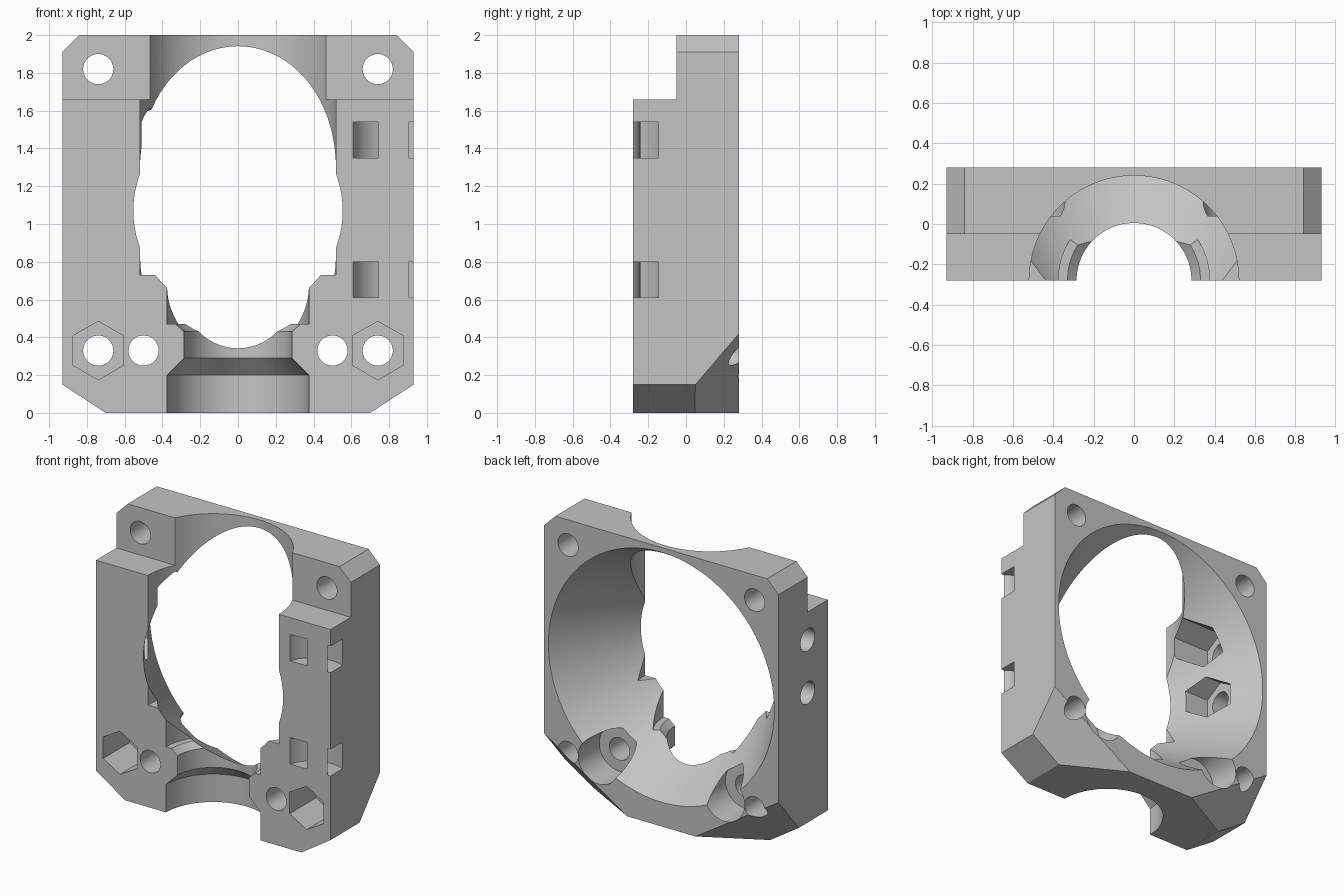
import bpy
import bmesh
from math import pi, cos, sin
from mathutils import Matrix, Vector

if "Cube" in bpy.data.objects:
    bpy.data.objects.remove(bpy.data.objects["Cube"], do_unlink=True)

grey = bpy.data.materials.new("plain_grey")
grey.use_nodes = True
colour = (0.55, 0.55, 0.55, 1)
grey.diffuse_color = colour
grey.node_tree.nodes["Principled BSDF"].inputs["Base Color"].default_value = colour

HALF_W, HALF_D = 0.93, 0.28
AXES = {
    "X": Matrix.Rotation(pi / 2, 4, "Y") @ Matrix.Rotation(pi / 2, 4, "Z"),
    "Y": Matrix.Rotation(-pi / 2, 4, "X"),
    "Z": Matrix.Identity(4),
}


def make_object(name, bm):
    bmesh.ops.recalc_face_normals(bm, faces=bm.faces)
    mesh = bpy.data.meshes.new(name)
    bm.to_mesh(mesh)
    bm.free()
    mesh.materials.append(grey)
    obj = bpy.data.objects.new(name, mesh)
    bpy.context.collection.objects.link(obj)
    return obj


def lathe(name, profile, origin, axis="Y", sides=40, ring=False):
    """Revolve (radius, height) points about an axis; ring closes the profile."""
    bm = bmesh.new()
    place = Matrix.Translation(origin) @ AXES[axis]
    angles = [pi / 2 + 2 * pi * k / sides for k in range(sides)]
    loops = [[bm.verts.new(place @ Vector((r * cos(a), r * sin(a), h))) for a in angles]
             for r, h in profile]
    pairs = list(zip(loops, loops[1:]))
    if ring:
        pairs.append((loops[-1], loops[0]))
    else:
        bm.faces.new(loops[0])
        bm.faces.new(loops[-1])
    for low, high in pairs:
        for k in range(sides):
            n = (k + 1) % sides
            bm.faces.new((low[k], low[n], high[n], high[k]))
    return make_object(name, bm)


def rod(name, radius, start, end, origin, axis="Y", sides=40):
    return lathe(name, [(radius, start), (radius, end)], origin, axis, sides)


# Block with chamfered corners
bm = bmesh.new()
outline = [(0.70, 0), (HALF_W, 0.15), (HALF_W, 1.91), (0.84, 2)]
outline += [(-x, z) for x, z in reversed(outline)]
front = bm.faces.new([bm.verts.new((x, -HALF_D, z)) for x, z in outline])
grown = bmesh.ops.extrude_face_region(bm, geom=[front])["geom"]
bmesh.ops.translate(bm, vec=(0, 2 * HALF_D, 0),
                    verts=[g for g in grown if isinstance(g, bmesh.types.BMVert)])

# Slanted relief on both lower rear corners
for side in (-1, 1):
    cut = bmesh.ops.bisect_plane(
        bm, geom=bm.verts[:] + bm.edges[:] + bm.faces[:], clear_outer=True,
        plane_co=(side * 0.27, HALF_D, 0), plane_no=(side * 0.0966, 0.178, -0.152))
    rim = [g for g in cut["geom_cut"] if isinstance(g, bmesh.types.BMEdge)]
    bmesh.ops.holes_fill(bm, edges=rim)
body = make_object("mount_body", bm)

cutters = []

# Raised step across the upper front
bm = bmesh.new()
bmesh.ops.create_cube(bm, size=1, matrix=Matrix.Translation((0, -0.55, 2.16))
                      @ Matrix.Diagonal((3, 1, 1, 1)))
cutters.append(make_object("step_cutter", bm))

# Tapered bore and stepped vertical channel
cutters.append(lathe("bore_cutter", [(0.481, -0.4), (0.969, 0.4)], (0, 0, 1.07), sides=128))
channel = [(0.375, -0.1), (0.375, 0.2), (0.285, 0.29), (0.285, 0.43), (0.33, 0.47),
           (0.375, 0.47), (0.375, 0.73), (0.52, 0.73), (0.52, 2.1)]
cutters.append(lathe("channel_cutter", channel, (0, -HALF_D, 0), "Z", 96))

# Bolt holes, nut pockets and counterbores on both sides
for side in (-1, 1):
    for x, z in ((0.74, 1.82), (0.74, 0.33), (0.5, 0.33)):
        cutters.append(rod("bolt_cutter", 0.08, -0.5, 0.5, (side * x, 0, z)))
    cutters.append(rod("nut_cutter", 0.155, -0.5, 0.02, (side * 0.74, 0, 0.33), sides=6))
    cutters.append(rod("counterbore_cutter", 0.16, 0.04, 0.5, (side * 0.5, 0, 0.33)))

# Side screws with nut pockets opening into the bore
for z in (1.46, 1.08):
    cutters.append(rod("side_screw_cutter", 0.08, -1.1, -0.5, (0, -0.05, z), "X"))
    cutters.append(rod("side_nut_cutter", 0.155, -0.8, -0.4, (0, -0.05, z), "X", 6))

# Curved tie slots around the left front edge
for z in (0.61, 1.35):
    section = [(0.103, z), (0.225, z), (0.225, z + 0.19), (0.103, z + 0.19)]
    cutters.append(lathe("tie_slot_cutter", section, (0.825, -0.345, 0), "Z", 64, ring=True))

bpy.ops.object.select_all(action="DESELECT")
bpy.context.view_layer.objects.active = body
body.select_set(True)
for cutter in cutters:
    cutter.hide_render = True
    mod = body.modifiers.new("cut", "BOOLEAN")
    mod.operation, mod.solver, mod.object = "DIFFERENCE", "EXACT", cutter
    bpy.ops.object.modifier_apply(modifier=mod.name)
    bpy.data.objects.remove(cutter, do_unlink=True)

bpy.ops.object.shade_smooth_by_angle(angle=pi / 6)
